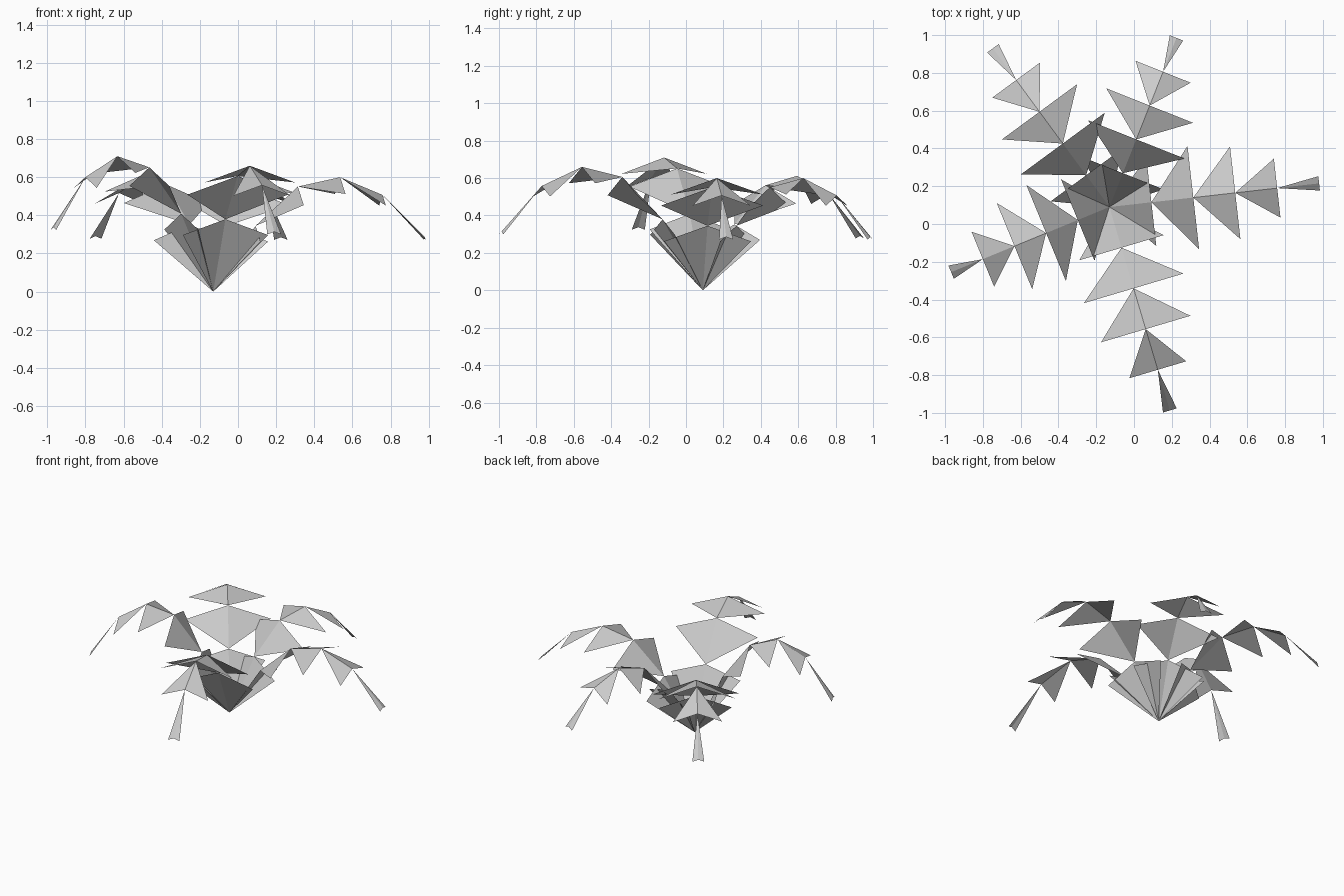
import bpy
from mathutils import Vector

if "Cube" in bpy.data.objects:
    bpy.data.objects.remove(bpy.data.objects["Cube"])

ROOT = Vector((-0.13, 0.09, 0.0))
RISE = [0.0, 0.575, 0.918, 1.0, 0.845, 0.475]      # arch of the spine
HALF = [0.233, 0.275, 0.247, 0.157, 0.038]         # half width of each leaflet
FOLD = 0.355                                       # how far leaflet corners hang


def frond(name, tip, height):
    """Arched chain of folded triangular leaflets."""
    run = Vector((tip[0], tip[1], 0)) - ROOT
    side = Vector((-run.y, run.x, 0)).normalized()
    spine = [ROOT + run * (i / 5) + Vector((0, 0, height * r))
             for i, r in enumerate(RISE)]
    verts, faces = [], []
    for i, w in enumerate(HALF):
        start, end = spine[i], spine[i + 1]
        hang = Vector((0, 0, FOLD * w))
        n = len(verts)
        verts += [start, end + side * w - hang, end, end - side * w - hang]
        faces += [(n, n + 2, n + 1), (n, n + 3, n + 2)]
    mesh = bpy.data.meshes.new(name)
    mesh.from_pydata(verts, [], faces)
    bpy.context.collection.objects.link(bpy.data.objects.new(name, mesh))


# Five fronds spreading from one root
frond("frond_right", (0.98, 0.215), 0.60)
frond("frond_left", (-0.968, -0.255), 0.71)
frond("frond_front", (0.19, -0.987), 0.66)
frond("frond_back_right", (0.225, 0.985), 0.60)
frond("frond_back_left", (-0.747, 0.93), 0.612)
